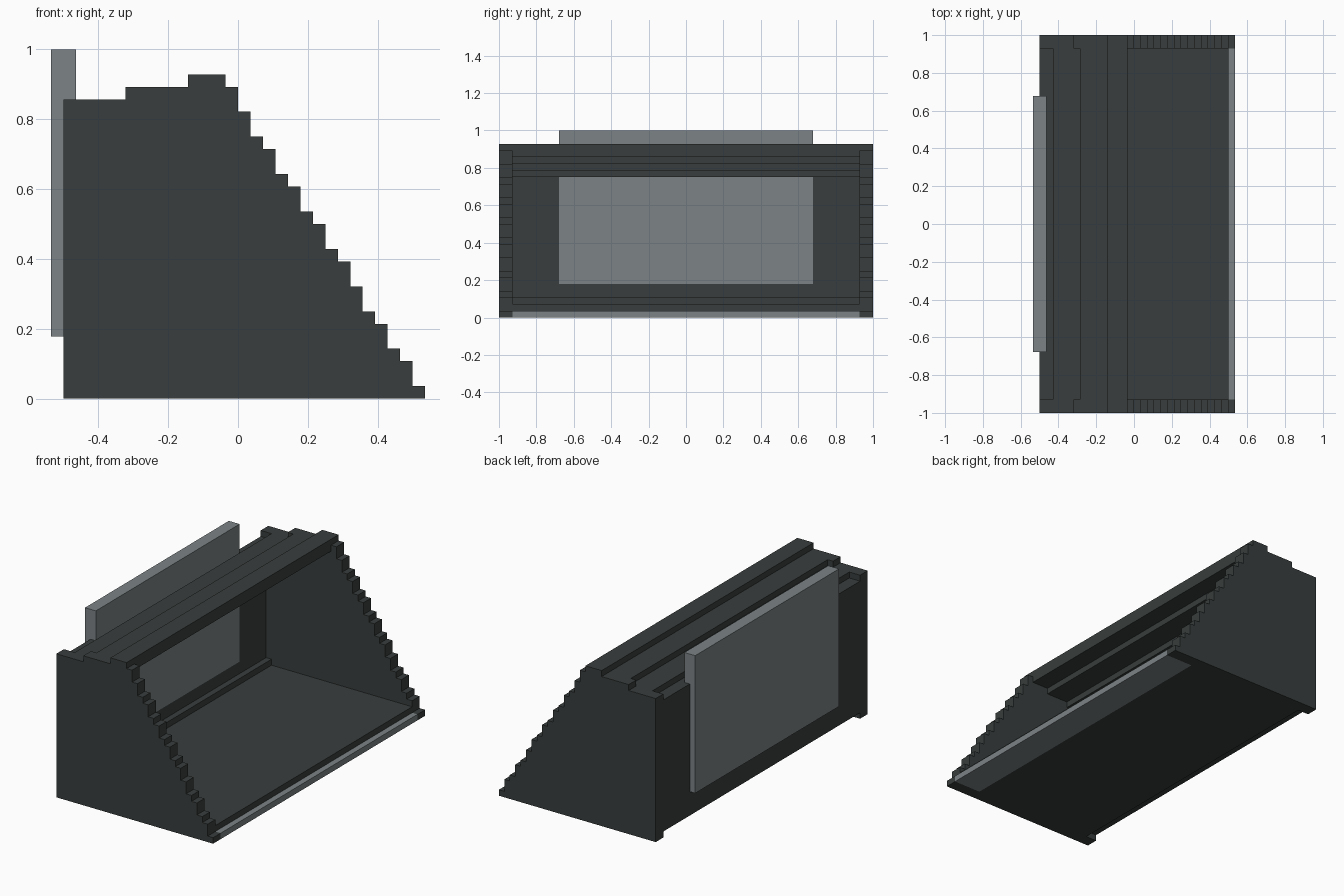
import bpy, bmesh

U = 1 / 28  # all parts sit on a regular grid of this size

cube = bpy.data.objects.get("Cube")
if cube:
    bpy.data.objects.remove(cube, do_unlink=True)


def material(name, color):
    m = bpy.data.materials.new(name)
    m.use_nodes = True
    m.diffuse_color = (*color, 1)
    m.node_tree.nodes["Principled BSDF"].inputs["Base Color"].default_value = (*color, 1)
    return m


DARK = material("dark_green_grey", (0.040, 0.048, 0.047))
PALE = material("pale_grey", (0.20, 0.225, 0.235))


def extrude(name, profile, y0, y1, mat):
    """Extrude an xz outline along y, in grid units."""
    bm = bmesh.new()
    face = bm.faces.new([bm.verts.new((x * U, y0 * U, z * U)) for x, z in profile])
    geom = bmesh.ops.extrude_face_region(bm, geom=[face])["geom"]
    verts = [g for g in geom if isinstance(g, bmesh.types.BMVert)]
    bmesh.ops.translate(bm, verts=verts, vec=(0, (y1 - y0) * U, 0))
    bmesh.ops.recalc_face_normals(bm, faces=bm.faces)
    mesh = bpy.data.meshes.new(name)
    bm.to_mesh(mesh)
    bm.free()
    mesh.materials.append(mat)
    obj = bpy.data.objects.new(name, mesh)
    bpy.context.collection.objects.link(obj)
    return obj


def box(name, x0, x1, y0, y1, z0, z1, mat=DARK):
    return extrude(name, [(x0, z0), (x1, z0), (x1, z1), (x0, z1)], y0, y1, mat)


# Stepped side walls: flat terraces on top, then a staircase down the open side
terraces = [(-9, 24), (-4, 25), (-1, 26), (0, 25)]
stairs = [23, 21, 20, 18, 17, 15, 14, 12, 11, 9, 7, 6, 4, 3, 1]
columns = terraces + [(i + 1, z) for i, z in enumerate(stairs)]
outline = [(-14, 0)]
x = -14
for x_end, z in columns:
    outline += [(x, z), (x_end, z)]
    x = x_end
outline.append((x, 0))
extrude("right_side_wall", outline, -28, -26, DARK)
extrude("left_side_wall", outline, 26, 28, DARK)

# Floor with a thin overhang resting on the pale front strip
extrude("floor", [(-12, 0), (10, 0), (10, 1), (14, 1), (14, 2), (-12, 2)], -26, 26, DARK)
box("front_strip", 10, 15, -26, 26, 0, 1, PALE)

# Back wall framing the panel, with thicker rails at bottom and top
box("bottom_rail", -14, -12, -26, 26, 1, 3)
box("wall_below_panel", -14, -13, -19, 19, 3, 5)
box("right_back_wall", -14, -13, -26, -19, 3, 21)
box("left_back_wall", -14, -13, 19, 26, 3, 21)
for name, y0, y1 in (("right_top_rail", -26, -19), ("left_top_rail", 19, 26)):
    box(name, -14, -12, y0, y1, 21, 23)
box("middle_top_rail", -13, -12, -19, 19, 21, 23)
box("rail_backing", -14, -13.5, -19, 19, 21, 23)

# Stepped lid, each slab overlapping the next by one level
lid = [(-12, 22), (-12, 24), (-8, 24), (-8, 25), (-4, 25), (-4, 26), (-1, 26),
       (-1, 24), (-4, 24), (-4, 23), (-8, 23), (-8, 22)]
extrude("stepped_lid", lid, -26, 26, DARK)

# Tall pale panel set through the back wall
box("back_panel", -15, -13, -19, 19, 5, 28, PALE)
